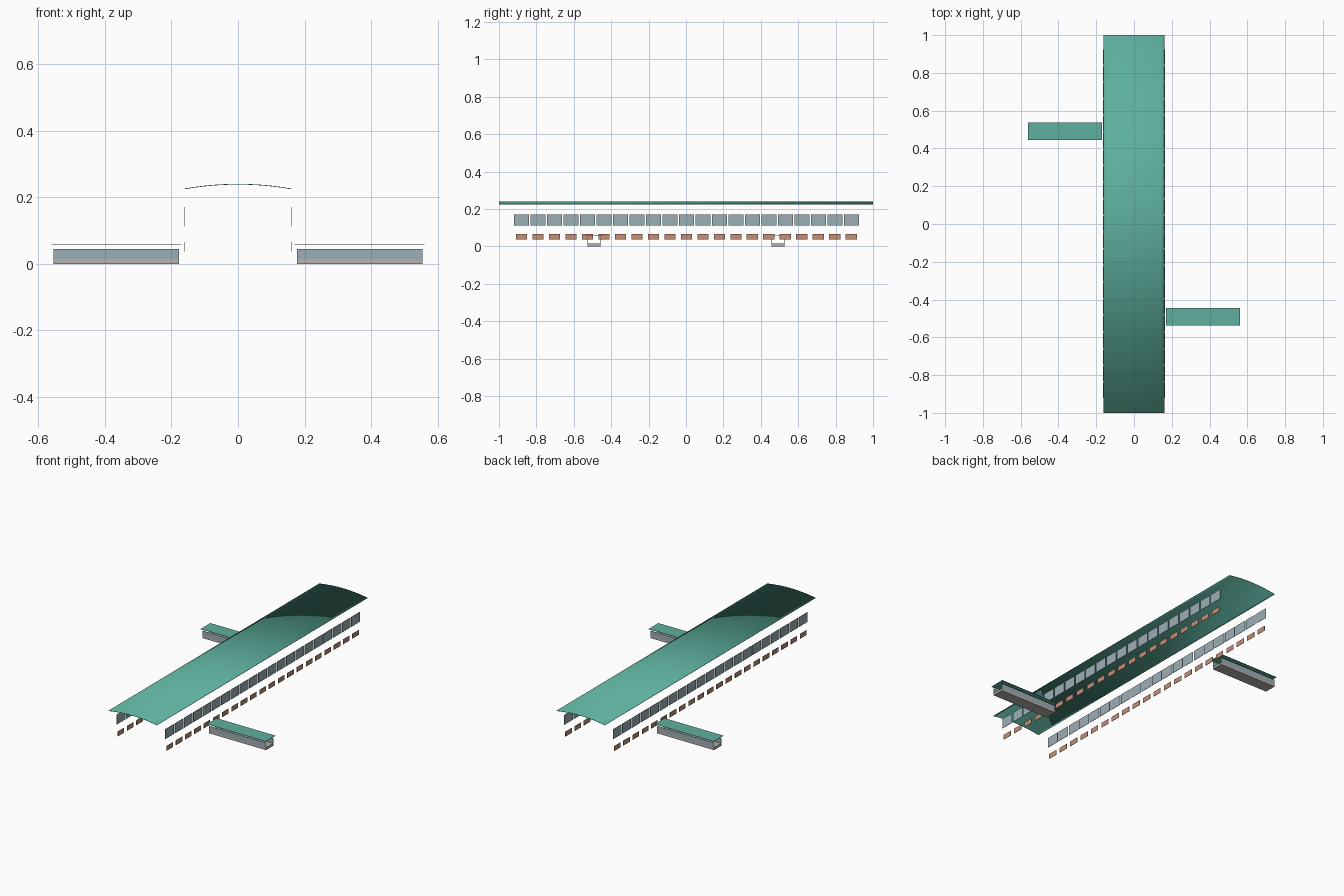
import bpy
import math

if "Cube" in bpy.data.objects:
    bpy.data.objects.remove(bpy.data.objects["Cube"])


def material(name, rgb):
    m = bpy.data.materials.new(name)
    m.diffuse_color = (*rgb, 1)
    m.use_nodes = True
    m.node_tree.nodes["Principled BSDF"].inputs["Base Color"].default_value = m.diffuse_color
    return m


GREEN = material("roof green", (0.11, 0.43, 0.34))
GLASS = material("glass blue grey", (0.33, 0.43, 0.47))
BRICK = material("brick brown", (0.55, 0.28, 0.19))
STONE = material("stone grey", (0.47, 0.44, 0.41))


def mesh_object(name, verts, faces, mat):
    me = bpy.data.meshes.new(name)
    me.from_pydata(verts, [], faces)
    me.materials.append(mat)
    ob = bpy.data.objects.new(name, me)
    bpy.context.collection.objects.link(ob)
    return ob


BOX_FACES = [(0, 1, 3, 2), (4, 6, 7, 5), (0, 4, 5, 1),
             (2, 3, 7, 6), (0, 2, 6, 4), (1, 5, 7, 3)]


def boxes(name, spans, mat):
    """One object from several (x0, x1, y0, y1, z0, z1) boxes."""
    verts, faces = [], []
    for s in spans:
        n = len(verts)
        verts += [(x, y, z) for x in s[0:2] for y in s[2:4] for z in s[4:6]]
        faces += [tuple(i + n for i in f) for f in BOX_FACES]
    return mesh_object(name, verts, faces, mat)


# Arched main roof: thin shell swept along y
N = 24
HALF, RISE, TOP = 0.161, 0.014, 0.240
radius = (HALF ** 2 + RISE ** 2) / (2 * RISE)
limit = math.asin(HALF / radius)
verts = []
for y in (-1, 1):
    for i in range(N + 1):
        a = limit * (2 * i / N - 1)
        verts.append((radius * math.sin(a), y, TOP - radius * (1 - math.cos(a))))
faces = [(i, i + 1, i + N + 2, i + N + 1) for i in range(N)]
roof = mesh_object("main_roof", verts, faces, GREEN)
solid = roof.modifiers.new("thickness", 'SOLIDIFY')
solid.thickness = 0.002
solid.offset = -1
bpy.context.view_layer.objects.active = roof
roof.select_set(True)
bpy.ops.object.shade_smooth_by_angle(angle=math.radians(30))

# Long rows of upper windows and lower panels on both sides
COUNT, PITCH, T = 21, 0.0882, 0.001
centres = [(i - (COUNT - 1) / 2) * PITCH + 0.002 for i in range(COUNT)]
for side, label in ((-1, "left"), (1, "right")):
    x = side * 0.162
    boxes(label + "_windows",
          [(x - T, x + T, y - 0.0405, y + 0.0405, 0.112, 0.171) for y in centres], GLASS)
    boxes(label + "_lower_panels",
          [(x - T, x + T, y - 0.030, y + 0.030, 0.037, 0.066) for y in centres], BRICK)

# Low side wings: left one at the back, right one at the front
for side, label in ((-1, "left"), (1, "right")):
    yc = -side * 0.492
    x0, x1 = sorted((side * 0.177, side * 0.555))
    r0, r1 = sorted((side * 0.170, side * 0.561))
    boxes(label + "_wing_base", [(x0, x1, yc - 0.035, yc + 0.035, 0, 0.014)], STONE)
    boxes(label + "_wing_windows",
          [(x0, x1, yc + s * 0.034 - T, yc + s * 0.034 + T, 0.014, 0.044) for s in (-1, 1)], GLASS)
    boxes(label + "_wing_roof", [(r0, r1, yc - 0.046, yc + 0.046, 0.056, 0.058)], GREEN)
